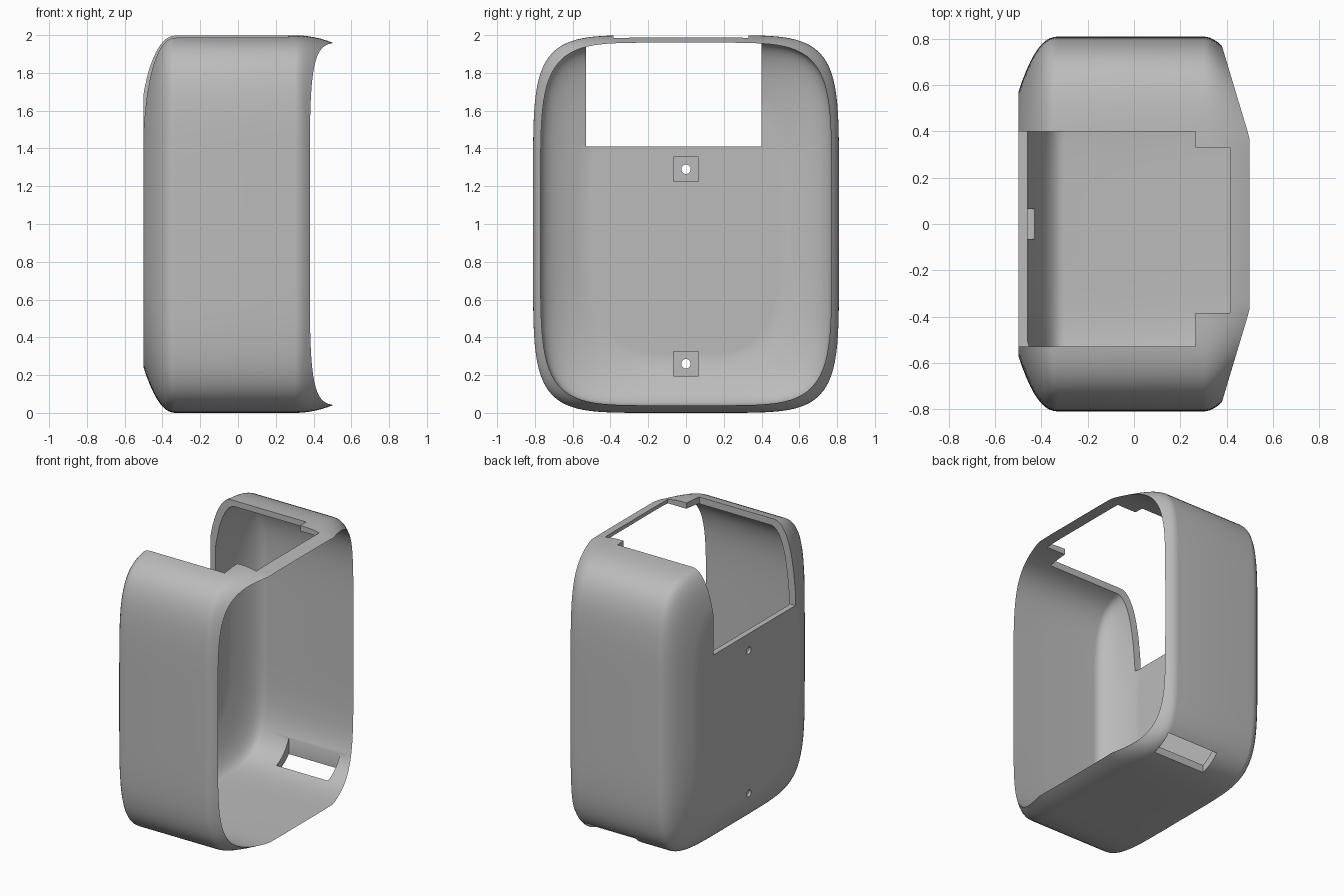
import bpy, bmesh, math
from mathutils import Matrix

cube = bpy.data.objects.get("Cube")
if cube:
    bpy.data.objects.remove(cube, do_unlink=True)

HALF_Y, HALF_Z, WALL, STEPS = 0.81, 1.0, 0.04, 192

grey = bpy.data.materials.new("plain grey")
grey.use_nodes = True
grey.diffuse_color = (0.5, 0.5, 0.5, 1)
grey.node_tree.nodes["Principled BSDF"].inputs["Base Color"].default_value = (0.5, 0.5, 0.5, 1)


def outline(inset):
    """Soft rectangle in the YZ plane, rounder the further it is inset."""
    n = 6 - 2.6 * min(inset / 0.25, 1)
    a, b = HALF_Y - inset, HALF_Z - inset
    pts = []
    for i in range(STEPS):
        t = math.tau * (i + 0.5) / STEPS
        c, s = math.cos(t), math.sin(t)
        r = (abs(c) ** n + abs(s) ** n) ** (-1 / n)
        pts.append((a * r * c, HALF_Z + b * r * s))
    return pts


def rim_x(y):
    """Open edge: low at the sides, reaching forward at top and bottom."""
    return min(0.5, 0.38 + 0.3 * max(0, 0.77 - abs(y)))


def add_object(name, bm):
    bmesh.ops.recalc_face_normals(bm, faces=bm.faces)
    mesh = bpy.data.meshes.new(name)
    bm.to_mesh(mesh)
    bm.free()
    mesh.materials.append(grey)
    obj = bpy.data.objects.new(name, mesh)
    bpy.context.collection.objects.link(obj)
    return obj


def make_shell():
    bm = bmesh.new()
    rings = []

    def ring(inset, x_of):
        rings.append([bm.verts.new((x_of(y), y, z)) for y, z in outline(inset)])

    def back_curve(x_start, depth, base, us):
        for u in us:
            ring(base + 0.24 * u ** 2.2, lambda y: x_start - depth * u)

    us = [i / 10 for i in range(11)]
    # outer skin, from the back plate forward to the thin rim
    ring(0.27, lambda y: -0.5)
    back_curve(-0.33, 0.17, 0, us[::-1])
    for i in range(9):
        t = i / 8
        ring(WALL * t ** 2, lambda y: 0.3 + (rim_x(y) - 0.3) * t)
    # inner skin, returning to the inside of the back plate
    ring(WALL, lambda y: 0.25)
    back_curve(-0.3, 0.16, WALL, us)
    ring(0.31, lambda y: -0.46)

    for r0, r1 in zip(rings, rings[1:]):
        for i in range(STEPS):
            j = (i + 1) % STEPS
            bm.faces.new((r0[i], r0[j], r1[j], r1[i]))
    bm.faces.new(rings[0])
    bm.faces.new(rings[-1])
    return add_object("housing_shell", bm)


def box(x0, x1, y0, y1, z0, z1):
    bm = bmesh.new()
    bmesh.ops.create_cube(bm, size=1)
    bmesh.ops.scale(bm, vec=(x1 - x0, y1 - y0, z1 - z0), verts=bm.verts)
    bmesh.ops.translate(bm, vec=((x0 + x1) / 2, (y0 + y1) / 2, (z0 + z1) / 2), verts=bm.verts)
    return add_object("cutter", bm)


def drill(z):
    bm = bmesh.new()
    bmesh.ops.create_cone(bm, cap_ends=True, segments=32, radius1=0.025, radius2=0.025, depth=0.4,
                          matrix=Matrix.Translation((-0.5, 0, z)) @ Matrix.Rotation(math.pi / 2, 4, "Y"))
    return add_object("cutter", bm)


def cut(target, cutter):
    cutter.hide_render = True
    mod = target.modifiers.new("cut", "BOOLEAN")
    mod.operation, mod.solver, mod.object = "DIFFERENCE", "EXACT", cutter
    bpy.context.view_layer.objects.active = target
    bpy.ops.object.modifier_apply(modifier=mod.name)
    bpy.data.objects.remove(cutter, do_unlink=True)


shell = make_shell()

# large opening through the top and back, with a narrower notch toward the rim
cut(shell, box(-0.7, 0.265, -0.53, 0.4, 1.41, 2.2))
cut(shell, box(0.1, 0.415, -0.385, 0.33, 1.8, 2.2))
# slot through the lower corner
cut(shell, box(-0.1, 0.31, 0.58, 0.72, -0.1, 0.3))
# square recesses and screw holes in the back plate
for z in (1.29, 0.26):
    cut(shell, box(-0.48, -0.3, -0.065, 0.065, z - 0.065, z + 0.065))
    cut(shell, drill(z))

# smooth skin with crisp cut edges
bpy.ops.object.select_all(action="DESELECT")
shell.select_set(True)
bpy.context.view_layer.objects.active = shell
bpy.ops.object.shade_smooth_by_angle(angle=math.radians(30))
